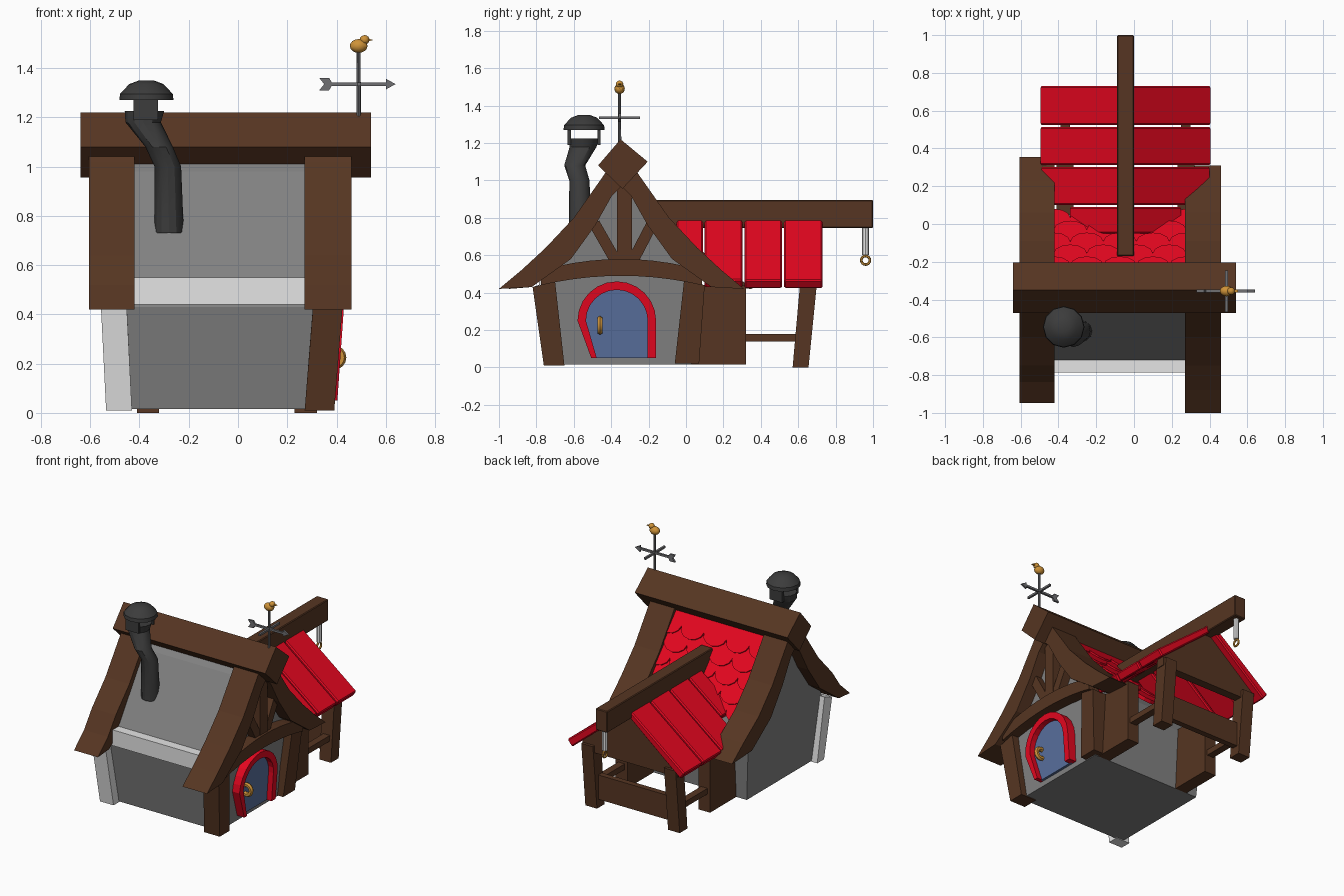
import bpy, bmesh, math
from mathutils import Vector

if "Cube" in bpy.data.objects:
    bpy.data.objects.remove(bpy.data.objects["Cube"])

X, Y, Z = Vector((1, 0, 0)), Vector((0, 1, 0)), Vector((0, 0, 1))
RIDGE_Y = -0.345
PORCH_X = -0.045


def material(name, rgb):
    m = bpy.data.materials.new(name)
    m.use_nodes = True
    color = (*rgb, 1)
    m.diffuse_color = color
    m.node_tree.nodes["Principled BSDF"].inputs["Base Color"].default_value = color
    return m


brown = material("brown_wood", (0.093, 0.036, 0.016))
grey = material("grey_plaster", (0.22, 0.22, 0.22))
pale = material("pale_stone", (0.78, 0.78, 0.78))
red = material("red_paint", (0.78, 0.002, 0.014))
soot = material("dark_iron", (0.045, 0.045, 0.045))
metal = material("grey_metal", (0.16, 0.16, 0.17))
gold = material("gold", (0.62, 0.29, 0.04))
blue = material("blue_door", (0.10, 0.16, 0.34))


def finish(name, bm, mat, bevel=0, smooth=False):
    bmesh.ops.recalc_face_normals(bm, faces=bm.faces)
    me = bpy.data.meshes.new(name)
    bm.to_mesh(me)
    bm.free()
    me.materials.append(mat)
    ob = bpy.data.objects.new(name, me)
    bpy.context.collection.objects.link(ob)
    if bevel:
        mod = ob.modifiers.new("Bevel", "BEVEL")
        mod.width = bevel
        mod.segments = 1
    if smooth:
        bpy.ops.object.select_all(action="DESELECT")
        bpy.context.view_layer.objects.active = ob
        ob.select_set(True)
        bpy.ops.object.shade_smooth_by_angle()


def prism(name, mat, pts, d0, d1, a=Y, b=Z, c=X, o=Vector(), lean=0, bevel=0):
    """Outline in the a-b plane, pulled along c; lean splays the sides outward."""
    bm = bmesh.new()
    ends = [[bm.verts.new(o + a * p + b * q + c * d) for p, q in pts] for d in (d0, d1)]
    for ring in ends:
        bm.faces.new(ring)
    for i in range(len(pts)):
        j = (i + 1) % len(pts)
        bm.faces.new((ends[0][i], ends[0][j], ends[1][j], ends[1][i]))
    for v in bm.verts:
        v.co.x += math.copysign(lean * min(v.co.z, 0.45), v.co.x)
    finish(name, bm, mat, bevel)


def box(name, mat, x, y, z, bevel=0):
    rect = [(y[0], z[0]), (y[1], z[0]), (y[1], z[1]), (y[0], z[1])]
    prism(name, mat, rect, x[0], x[1], bevel=bevel)


def strut(name, p, q, w, x0, x1):
    p, q = Vector(p), Vector(q)
    side = (q - p).orthogonal().normalized() * w / 2
    prism(name, brown, [p + side, q + side, q - side, p - side], x0, x1)


def loft(name, mat, rings, sides=12):
    """Horizontal rings given as (x, y, z, radius)."""
    bm = bmesh.new()
    loops = []
    for x, y, z, r in rings:
        angles = [2 * math.pi * i / sides for i in range(sides)]
        loops.append([bm.verts.new((x + r * math.cos(t), y + r * math.sin(t), z)) for t in angles])
    for lo, hi in zip(loops, loops[1:]):
        for i in range(sides):
            j = (i + 1) % sides
            bm.faces.new((lo[i], lo[j], hi[j], hi[i]))
    bm.faces.new(loops[0])
    bm.faces.new(loops[-1])
    finish(name, bm, mat, smooth=True)


def ball(name, mat, loc, size):
    bm = bmesh.new()
    bmesh.ops.create_uvsphere(bm, u_segments=12, v_segments=8, radius=1)
    for v in bm.verts:
        v.co = Vector(loc) + Vector(p * s for p, s in zip(v.co, size))
    finish(name, bm, mat, smooth=True)


def torus(name, mat, loc, rot, major, minor):
    bpy.ops.mesh.primitive_torus_add(location=loc, rotation=rot, major_radius=major,
                                     minor_radius=minor, major_segments=16, minor_segments=6)
    ob = bpy.context.object
    ob.name = name
    ob.data.materials.append(mat)
    bpy.ops.object.shade_smooth_by_angle()


# House body, front ledge and corner posts
body = [(-0.70, 0.015), (-0.765, 0.43), (-0.72, 0.55), (-0.43, 0.98), (RIDGE_Y, 1.06),
        (-0.29, 0.97), (0.01, 0.55), (0.055, 0.43), (0.03, 0.015)]
prism("house_body", grey, body, -0.49, 0.345, lean=0.07)
box("front_ledge", pale, (-0.43, 0.3), (-0.785, -0.70), (0.44, 0.55))
front_post = [(-0.76, 0.01), (-0.65, 0.01), (-0.70, 0.46), (-0.82, 0.43)]
back_post = [(-0.06, 0.02), (0.07, 0.02), (0.10, 0.44), (-0.01, 0.47)]
stone_post = [(-0.76, 0.01), (-0.685, 0.01), (-0.735, 0.46), (-0.82, 0.43)]
prism("front_corner_post", brown, front_post, 0.27, 0.39, lean=0.08)
prism("back_corner_post", brown, back_post, 0.27, 0.39, lean=0.08)
prism("stone_corner_post", pale, stone_post, -0.535, -0.43, lean=0.05)

# Curved roof timbers on both gables, then the diamond ridge beam
half = [(0, 1.17), (0.10, 1.02), (0.255, 0.80), (0.405, 0.64), (0.535, 0.52), (0.655, 0.42),
        (0.48, 0.43), (0.27, 0.58), (0.14, 0.76), (0.05, 0.92), (0, 0.97)]
for side, x0, x1, reach in (("left", 0.27, 0.46, (1, 1)), ("right", -0.605, -0.42, (0.92, 1.07))):
    for way, sign, k in (("front", -1, reach[0]), ("back", 1, reach[1])):
        pts = [(RIDGE_Y + sign * d * (k if d > 0.5 else 1), z) for d, z in half]
        prism(f"{side}_{way}_roof_timber", brown, pts, x0, x1)
diamond = [(-0.35, 1.22), (-0.205, 1.10), (-0.34, 0.955), (-0.47, 1.08)]
prism("ridge_beam", brown, diamond, -0.64, 0.54)

# Gable framing: arched tie beam and fan of braces
steps = [i / 5 for i in range(-5, 6)]
arch = [(RIDGE_Y + 0.43 * u, 0.58 - 0.06 * u * u) for u in steps]
arch += [(RIDGE_Y + 0.43 * u, 0.49 - 0.05 * u * u) for u in reversed(steps)]
prism("tie_beam", brown, arch, 0.35, 0.445)
strut("king_post", (-0.33, 0.55), (-0.33, 0.97), 0.08, 0.35, 0.43)
strut("front_brace", (-0.37, 0.56), (-0.49, 0.77), 0.06, 0.35, 0.425)
strut("back_brace", (-0.29, 0.56), (-0.18, 0.77), 0.06, 0.35, 0.425)


# Arched door with its frame and handle
def door_outline(r):
    top = [(-0.37 + r * math.cos(t), 0.25 + r * math.sin(t))
           for t in (math.pi * i / 12 for i in range(13))]
    return [(-0.37 + r, 0.05)] + top + [(-0.37 - r * 0.65, 0.05)]


prism("door_panel", blue, door_outline(0.18), 0.34, 0.362, lean=0.07)
prism("door_frame", red, door_outline(0.21) + door_outline(0.165)[::-1], 0.34, 0.4, lean=0.07)
torus("door_handle", gold, (0.39, -0.46, 0.225), (math.pi / 2, 0, 0), 0.034, 0.016)

# Scalloped tiles on the back slope
down = Vector((0, 0.33, -0.46)).normalized()
normal = down.cross(X) if down.cross(X).z > 0 else X.cross(down)
tilt = (down + normal * 0.1).normalized()
for row in range(5):
    start = Vector((0, -0.28, 0.985)) + down * (0.108 * row - 0.03)
    for col in range(5):
        w = 0.0875
        cx = -0.425 + 0.175 * (col + (row % 2) / 2)
        lo, hi = max(cx - w, -0.425), min(cx + w, 0.275)
        if hi - lo < 0.04:
            continue
        curve = [(cx + w * math.cos(t), 0.09 + 0.07 * math.sin(t))
                 for t in (math.pi * i / 6 for i in range(7))]
        outline = [(lo, 0), (hi, 0)] + [(min(max(x, lo), hi), v) for x, v in curve]
        prism(f"roof_tile_{row}_{col}", red, outline, 0, 0.025, X, tilt, normal, start)

# Porch roof planks in mirrored pairs, ridge beam and gable panel
planks = [(0.525, 0.73, 0.455), (0.312, 0.513, 0.455), (0.10, 0.303, 0.45), (-0.05, 0.09, 0.3)]
for i, (y0, y1, reach) in enumerate(planks):
    for side, s in (("left", 1), ("right", -1)):
        drop = 0.78 * reach
        pts = [(0, 0.82), (s * reach, 0.82 - drop), (s * (reach - 0.035), 0.775 - drop), (0, 0.765)]
        prism(f"{side}_porch_plank_{i}", red, pts, y0, y1, X, Z, Y, X * PORCH_X, bevel=0.008)
box("porch_ridge_beam", brown, (PORCH_X - 0.045, PORCH_X + 0.045), (-0.17, 1.0), (0.745, 0.895), 0.005)
gable = [(-0.37, 0.40), (0.37, 0.40), (0.37, 0.47), (0, 0.765), (-0.37, 0.47)]
prism("porch_gable_panel", brown, gable, 0.62, 0.68, X, Z, Y, X * PORCH_X)

# Porch posts and rails
post = [(0.57, 0), (0.655, 0), (0.70, 0.45), (0.61, 0.45)]
for side, x0 in (("left", 0.23), ("right", -0.41)):
    x1 = x0 + 0.09
    prism(f"{side}_porch_post", brown, post, x0, x1)
    box(f"{side}_wall_post", brown, (x0, x1), (0.03, 0.32), (0.015, 0.44))
    box(f"{side}_porch_rail", brown, (x0 + 0.02, x1 - 0.02), (0.3, 0.6), (0.14, 0.18))
box("back_porch_rail", brown, (-0.34, 0.25), (0.60, 0.64), (0.06, 0.23))

# Hanging rod and ring
loft("hanging_rod", pale, [(PORCH_X, 0.96, 0.60, 0.018), (PORCH_X, 0.96, 0.75, 0.018)], 8)
torus("hanging_ring", gold, (PORCH_X, 0.96, 0.573), (0, math.pi / 2, 0), 0.023, 0.007)

# Crooked chimney pipe with cap on two side plates
loft("chimney_pipe", soot, [(-0.28, -0.565, 0.73, 0.06), (-0.285, -0.57, 1.0, 0.054),
                            (-0.32, -0.595, 1.08, 0.056), (-0.385, -0.55, 1.18, 0.072),
                            (-0.38, -0.545, 1.225, 0.08)])
loft("chimney_cap", soot, [(-0.372, -0.545, 1.27, 0.11), (-0.372, -0.545, 1.295, 0.107),
                           (-0.372, -0.545, 1.335, 0.07), (-0.372, -0.545, 1.35, 0.03)])
for side, cy in (("front", -0.625), ("back", -0.465)):
    box(f"{side}_cap_plate", soot, (-0.425, -0.325), (cy - 0.009, cy + 0.009), (1.19, 1.29))

# Weather vane with arrow, cross bar and bird
VX, VY, VZ = 0.49, -0.355, 1.335
loft("vane_pole", metal, [(VX, VY, 1.18, 0.009), (VX, VY, 1.47, 0.008)], 8)
box("vane_arrow_shaft", metal, (0.36, 0.61), (VY - 0.007, VY + 0.007), (VZ - 0.007, VZ + 0.007))
box("vane_cross_bar", metal, (VX - 0.007, VX + 0.007), (VY - 0.11, VY + 0.11), (VZ - 0.007, VZ + 0.007))
head = [(0.60, -0.022), (0.64, 0), (0.60, 0.022)]
tail = [(0.33, -0.025), (0.37, -0.025), (0.385, 0), (0.37, 0.025), (0.33, 0.025), (0.35, 0)]
for name, pts in (("vane_arrow_head", head), ("vane_arrow_tail", tail)):
    prism(name, metal, pts, -0.007, 0.007, X, Z, Y, Vector((0, VY, VZ)))
ball("bird_body", gold, (VX, VY, 1.49), (0.036, 0.028, 0.028))
ball("bird_head", gold, (VX + 0.024, VY, 1.515), (0.02, 0.02, 0.019))
beak = [(0.515, 1.505), (0.55, 1.514), (0.515, 1.523)]
prism("bird_beak", gold, beak, VY - 0.007, VY + 0.007, X, Z, Y)
